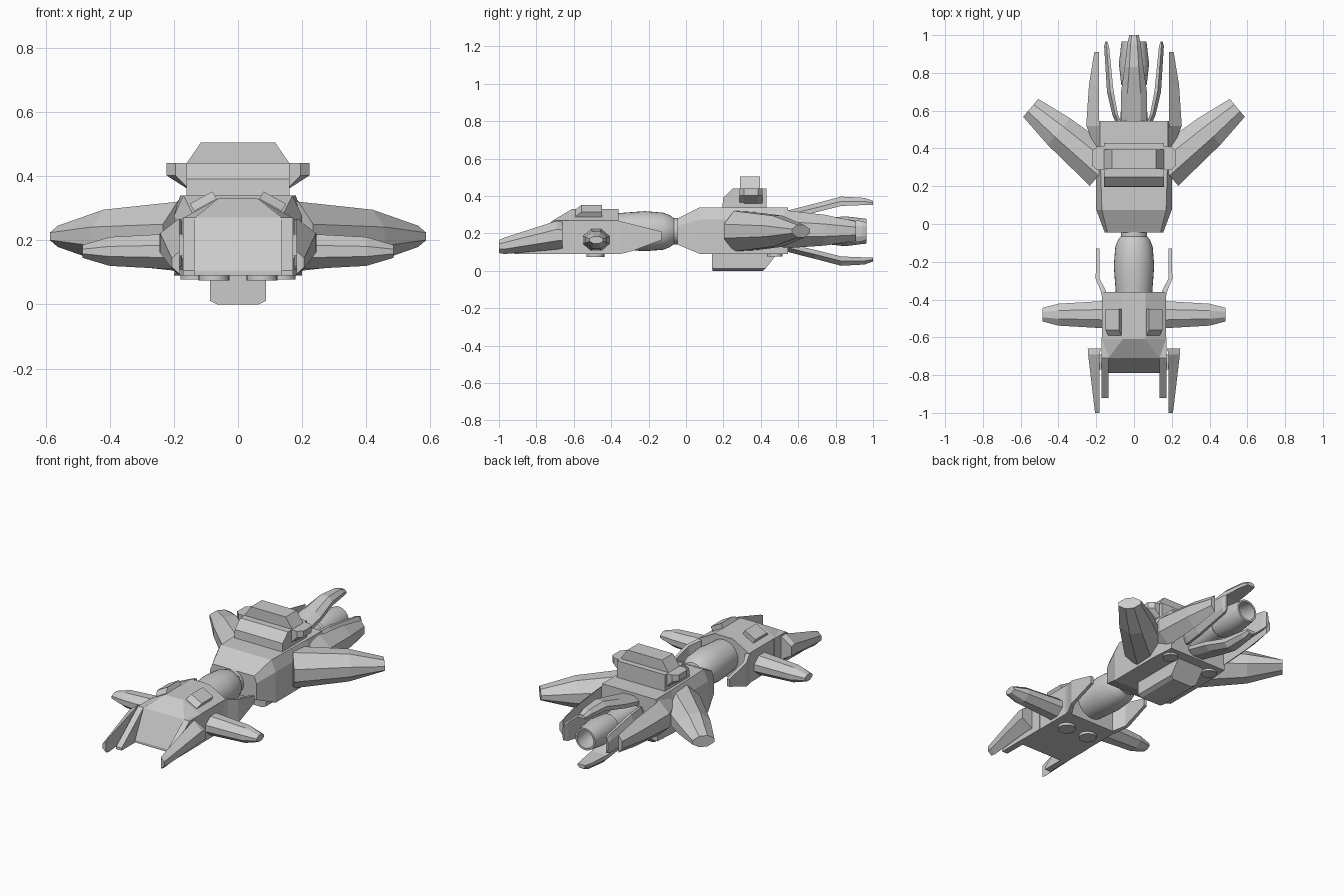
import bpy, bmesh, math
from mathutils import Matrix, Vector

if "Cube" in bpy.data.objects:
    bpy.data.objects.remove(bpy.data.objects["Cube"])

ZC = 0.212  # height of the main axis


def build(name, rings, mirror=False, smooth=False, closed=False):
    """Skin a list of cross-section rings; cap the ends unless closed."""
    bm = bmesh.new()
    vs = [[bm.verts.new(p) for p in r] for r in rings]
    n = len(rings[0])
    pairs = list(zip(vs, vs[1:])) + ([(vs[-1], vs[0])] if closed else [])
    for a, b in pairs:
        for i in range(n):
            j = (i + 1) % n
            bm.faces.new((a[i], a[j], b[j], b[i]))
    if not closed:
        bm.faces.new(vs[0])
        bm.faces.new(vs[-1])
    bmesh.ops.recalc_face_normals(bm, faces=bm.faces)
    me = bpy.data.meshes.new(name)
    bm.to_mesh(me)
    bm.free()
    ob = bpy.data.objects.new(name, me)
    bpy.context.collection.objects.link(ob)
    if mirror:
        ob.modifiers.new("mirror", 'MIRROR').use_mirror_merge = False
    if smooth:
        bpy.ops.object.select_all(action='DESELECT')
        bpy.context.view_layer.objects.active = ob
        ob.select_set(True)
        bpy.ops.object.shade_smooth_by_angle(angle=math.radians(35))
    return ob


def side_prism(name, prof, x0, x1, **k):
    """Extrude a (y, z) profile between two x values."""
    return build(name, [[(x, y, z) for y, z in prof] for x in (x0, x1)], **k)


def lathe(name, prof, closed=False, n=32):
    """Turn (y, radius) points around the main axis."""
    t = [2 * math.pi * i / n for i in range(n)]
    return build(name, [[(r * math.cos(a), y, ZC + r * math.sin(a)) for a in t]
                        for y, r in prof], smooth=True, closed=closed)


def disc(name, x, y, z0, z1, r, n=24):
    t = [2 * math.pi * i / n for i in range(n)]
    build(name, [[(x + r * math.cos(a), y + r * math.sin(a), z) for a in t]
                 for z in (z0, z1)], mirror=True, smooth=True)


def wing(name, root, angle, zc, stations):
    """Octagonal wing; stations are (distance, half chord, half height)."""
    d = Vector((math.cos(angle), math.sin(angle), 0))
    p = Vector((-d.y, d.x, 0))
    rings = []
    for s, c, h in stations:
        c0 = Vector((root[0], root[1], zc)) + d * s
        sec = [(c, .35 * h), (.38 * c, h), (-.38 * c, h), (-c, .35 * h),
               (-c, -.35 * h), (-.38 * c, -h), (.38 * c, -h), (c, -.35 * h)]
        rings.append([c0 + p * u + Vector((0, 0, v)) for u, v in sec])
    build(name, rings, mirror=True)


def blade(name, stations):
    """Side fin with flat inner face; stations are (y, x in, x out, z low, z high)."""
    rings = []
    for y, a, b, lo, hi in stations:
        q = (hi - lo) * .3
        rings.append([(a, y, lo), (a, y, hi), (b, y, hi - q), (b, y, lo + q)])
    build(name, rings, mirror=True)


# Front hull with sloped nose
def front_ring(y, w, zs, wt, zt):
    return [(-w, y, .09), (-w, y, zs), (-wt, y, zt), (wt, y, zt), (w, y, zs), (w, y, .09)]


build("front_hull", [front_ring(-.79, .14, .10, .135, .105), front_ring(-.71, .14, .265, .135, .27),
                     front_ring(-.61, .17, .27, .06, .33), front_ring(-.36, .17, .27, .06, .33)])
side_prism("nose_cheek", [(-.92, .09), (-.92, .105), (-.71, .27), (-.60, .27), (-.60, .09)],
           .135, .172, mirror=True)
blade("front_blade", [(-1, .183, .206, .095, .165), (-.97, .183, .21, .09, .178),
                      (-.69, .183, .243, .115, .268), (-.66, .175, .245, .12, .26)])
side_prism("blade_mount", [(-.77, .15), (-.77, .22), (-.69, .22), (-.69, .15)], .165, .2, mirror=True)

# Plates trailing from the front hull
build("trailing_plate", [[(a, y, lo), (a, y, hi), (b, y, hi), (b, y, lo)] for y, a, b, lo, hi in (
    (-.38, .14, .17, .09, .27), (-.35, .15, .178, .09, .265),
    (-.29, .182, .203, .105, .25), (-.13, .182, .2, .165, .21))], mirror=True)

# Hatches on the sloped shoulders
m = Matrix.Translation((.102, 0, .31)) @ Matrix.Rotation(math.radians(28.6), 4, 'Y')
build("shoulder_hatch", [[m @ Vector((x, y, z)) for y, z in
                          ((-.59, -.02), (-.59, 0), (-.56, .026), (-.45, .026), (-.45, -.02))]
                         for x in (-.04, .04)], mirror=True)

# Wings, small in front and swept behind
wing("front_wing", (.16, -.48), 0, .165, [(0, .072, .058), (.24, .058, .045), (.325, .036, .02)])
wing("rear_wing", (.16, .29), math.radians(40), ZC,
     [(0, .115, .108), (.31, .092, .083), (.505, .062, .033)])

# Neck joint
lathe("neck", [(-.38, .095), (-.33, .099), (-.22, .107), (-.12, .099), (-.085, .085),
               (-.065, .07), (-.03, .07)])

# Rear hull
def rear_ring(y, w, wt, lo, zs, hi):
    return [(-w, y, lo), (-w, y, zs), (-wt, y, hi), (wt, y, hi), (w, y, zs), (w, y, lo)]


build("rear_hull", [rear_ring(-.045, .155, .14, .14, .24, .28), rear_ring(.075, .2, .17, .09, .275, .34),
                    rear_ring(.40, .2, .18, .09, .275, .34), rear_ring(.545, .19, .18, .09, .275, .34)])

# Keel block
build("keel_block", [[(-.065, y0, 0), (-.088, y1, .012), (-.088, y2, .095), (.088, y2, .095),
                      (.088, y1, .012), (.065, y0, 0)]
                     for y0, y1, y2 in ((.142, .14, .14), (.41, .425, .49))])

# Bridge tower
side_prism("bridge_base", [(.195, .335), (.198, .39), (.25, .44), (.43, .44), (.43, .37), (.43, .335)],
           -.16, .16)
build("bridge_top", [[(-w, .29, z), (w, .29, z), (w, .395, z), (-w, .395, z)]
                     for w, z in ((.16, .43), (.16, .44), (.116, .504))])
build("bridge_pod", [[(.15, y, .355), (.15, y, .44), (.15 + w, y, .44), (.15 + w, y, .402)]
                     for y, w in ((.285, .045), (.31, .073), (.385, .073), (.41, .045))], mirror=True)

# Landing discs
disc("front_disc", .075, -.485, .075, .1, .048)
disc("rear_disc", .138, .475, .078, .1, .042)

# Rear side booms
blade("rear_boom", [(.40, .17, .205, .13, .32), (.52, .185, .253, .12, .325),
                    (.74, .185, .238, .135, .30), (.91, .185, .21, .16, .265)])

# Engine nozzle with hollow end
lathe("engine_core", [(.53, .075), (.62, .068), (.70, .06), (.76, .06)])
lathe("engine_nozzle", [(.72, .05), (.74, .068), (.85, .08), (.965, .066),
                        (.965, .055), (.85, .066), (.78, .04)])

# Claws around the engine: stations are (y, inner radius, outer radius, half width)
def claw(name, stations, turn):
    r = Matrix.Translation((0, 0, ZC)) @ Matrix.Rotation(turn, 4, 'Y')
    build(name, [[r @ Vector((x, y, z)) for x, z in
                  ((-w, a), (-w, a + (b - a) * .5), (-.5 * w, b), (.5 * w, b),
                   (w, a + (b - a) * .5), (w, a))] for y, a, b, w in stations])


long_claw = [(.50, .06, .10, .06), (.56, .07, .115, .07), (.69, .10, .148, .07),
             (.83, .135, .185, .05), (.955, .14, .178, .035), (1.0, .14, .162, .025)]
short_claw = [(.52, .06, .09, .05), (.58, .085, .115, .07), (.70, .108, .143, .08),
              (.94, .132, .158, .055), (.965, .14, .152, .045)]
claw("upper_claw", long_claw, 0)
claw("lower_claw", long_claw, math.pi)
claw("right_claw", short_claw, math.pi / 2)
claw("left_claw", short_claw, -math.pi / 2)
